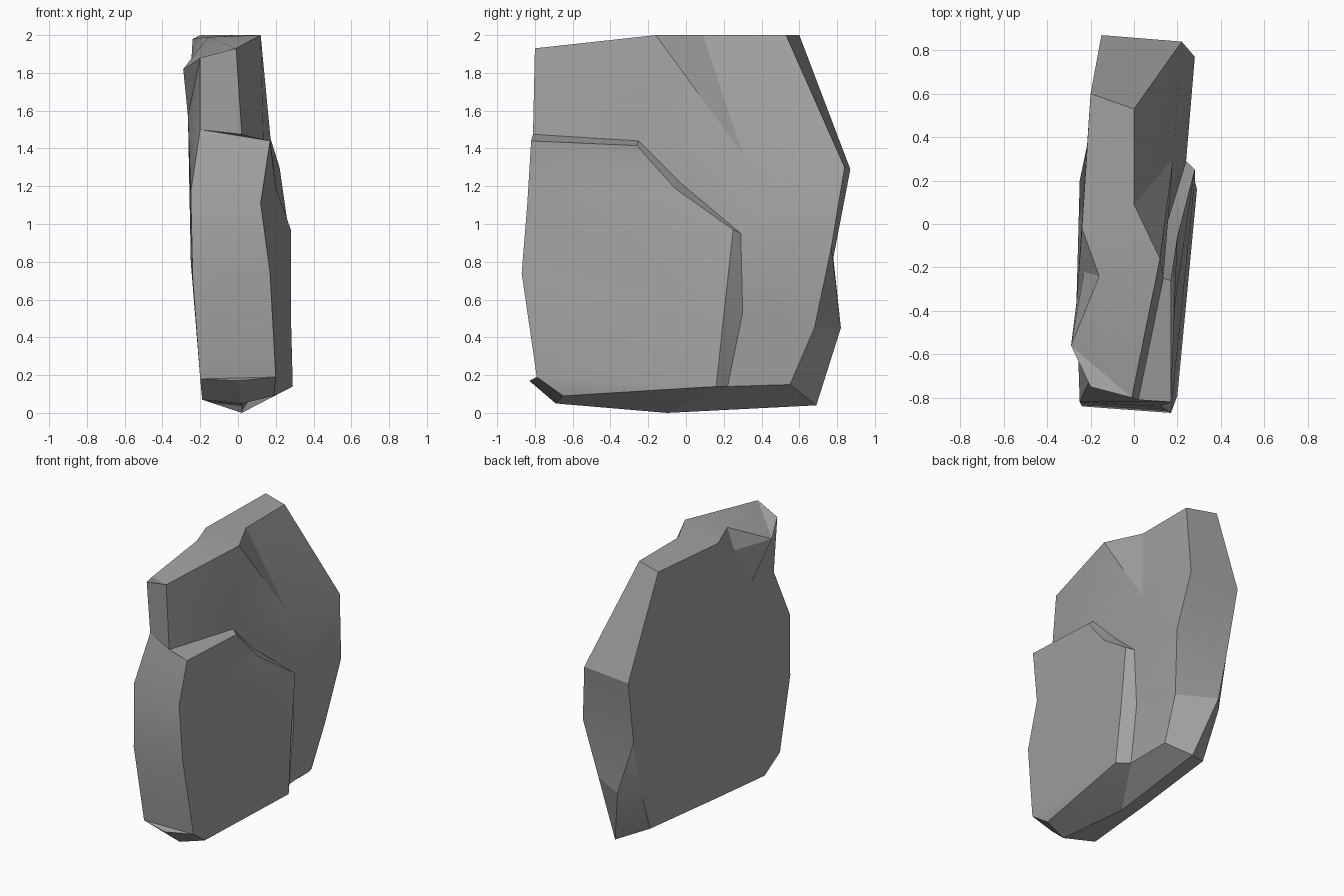
import bpy
import bmesh
import math

default_cube = bpy.data.objects.get("Cube")
if default_cube:
    bpy.data.objects.remove(default_cube, do_unlink=True)

bm = bmesh.new()


def chain(*points):
    """Add a row of corner points and return them as vertices."""
    return [bm.verts.new(point) for point in points]


def patch(*corners):
    """Add one face, dropping repeated corners."""
    unique = list(dict.fromkeys(corners))
    if len(unique) > 2 and not bm.faces.get(unique):
        bm.faces.new(unique)


def strip(first, second):
    """Join two rows; a repeated vertex makes a triangle."""
    for i in range(len(first) - 1):
        patch(first[i], first[i + 1], second[i + 1], second[i])


def fan(ring, centre):
    """Close a ring of corners around a centre point."""
    for i, corner in enumerate(ring):
        if centre not in (corner, ring[i - 1]):
            patch(ring[i - 1], corner, centre)


# Crest and back edge of the broad +x side
crest = chain((-.01, -.8, 1.93), (.12, -.16, 2), (0, .09, 2), (0, .53, 2))
back_edge = chain((.22, .84, 1.3), (.28, .77, .88), (.22, .68, .45), (.2, .55, .15))

# Foot and rim of the raised layer
foot = chain((.02, -.81, 1.475), (.135, -.25, 1.44), (.145, -.02, 1.21),
             (.24, .29, .95), (.23, .3, .53), (.21, .22, .14))
rim = chain((.17, -.82, 1.44), (.17, -.26, 1.415), (.2, -.06, 1.19),
            (.28, .25, .97), (.28, .2, .52), (.29, .16, .14))
front_edge = chain((.12, -.84, 1.11), (.17, -.87, .74), (.2, -.79, .19), (.19, -.65, .09))
[hollow] = chain((.18, .3, 1.37))

# Ridge under the stone, from back to front, and the swell of the back
ridge = chain((.08, .69, .04), (.02, -.1, 0), (.02, -.69, .05), (0, -.83, .17))
[back_swell] = chain((-.03, .82, .45))

# Edges of the flatter -x side
left_front = chain((-.2, -.75, 1.88), (-.2, -.71, 1.5), (-.25, -.82, 1.17),
                   (-.24, -.84, .72), (-.2, -.78, .18))
left_base = chain((-.19, -.62, .07), (-.17, -.1, .1), (-.11, .565, .12), (-.13, .7, .45))
left_back = chain((-.13, .78, .82), (-.15, .87, 1.29), (-.2, .6, 2))
left_top = chain((-.24, -.02, 1.98), (-.23, -.22, 1.85), (-.29, -.56, 1.82))
[notch] = chain((-.16, -.24, 1.99))
left_middle, left_bulge = chain((-.25, .2, .8), (-.265, -.36, 1.57))

# Recessed face behind the raised layer
upper = [crest[0], crest[1]] + crest[1:] + back_edge
strip(upper, foot[:2] + [hollow] * 4 + foot[3:])
patch(foot[1], foot[2], hollow)
patch(foot[2], foot[3], hollow)

# Step and raised face
strip(foot, rim)
strip([rim[0], front_edge[0]] + front_edge, rim[1:] + rim[-1:])

# Front
strip([crest[0], foot[0], rim[0]] + front_edge[:3] + ridge[-1:],
      left_front[:2] + left_front[1:] + left_front[-1:])

# Underside, either side of the ridge
strip([back_edge[-1], foot[-1], rim[-1], front_edge[-1], front_edge[-2]],
      [ridge[0], ridge[1]] + ridge[1:])
strip(ridge, left_base[2::-1] + left_front[-1:])

# Back, swelling outward near the base
strip(crest[-1:] + back_edge, left_back[::-1] + [back_swell, ridge[0]])
strip([left_back[0], back_swell, ridge[0]], [left_back[0], left_base[3], left_base[2]])

# Top with the chipped notch
strip(crest[:1] + crest, [left_front[0], left_top[-1], notch, left_top[0], left_back[-1]])
patch(notch, left_top[0], left_top[1])
patch(notch, left_top[1], left_top[2])

# Left side, folded slightly across the middle
fan(left_front[:4] + [left_middle] + left_back + left_top, left_bulge)
fan([left_middle] + left_front[3:] + left_base + left_back[:1], left_middle)

bmesh.ops.recalc_face_normals(bm, faces=bm.faces[:])
mesh = bpy.data.meshes.new("rock_slab")
bm.to_mesh(mesh)
bm.free()
rock = bpy.data.objects.new("rock_slab", mesh)
bpy.context.collection.objects.link(rock)

# Plain grey stone
stone = bpy.data.materials.new("grey_stone")
stone.use_nodes = True
grey = (.36, .36, .36, 1)
stone.diffuse_color = grey
stone.node_tree.nodes["Principled BSDF"].inputs["Base Color"].default_value = grey
mesh.materials.append(stone)

# Soft facets with crisp breaks
bpy.ops.object.select_all(action="DESELECT")
rock.select_set(True)
bpy.context.view_layer.objects.active = rock
bpy.ops.object.shade_smooth_by_angle(angle=math.radians(22))
